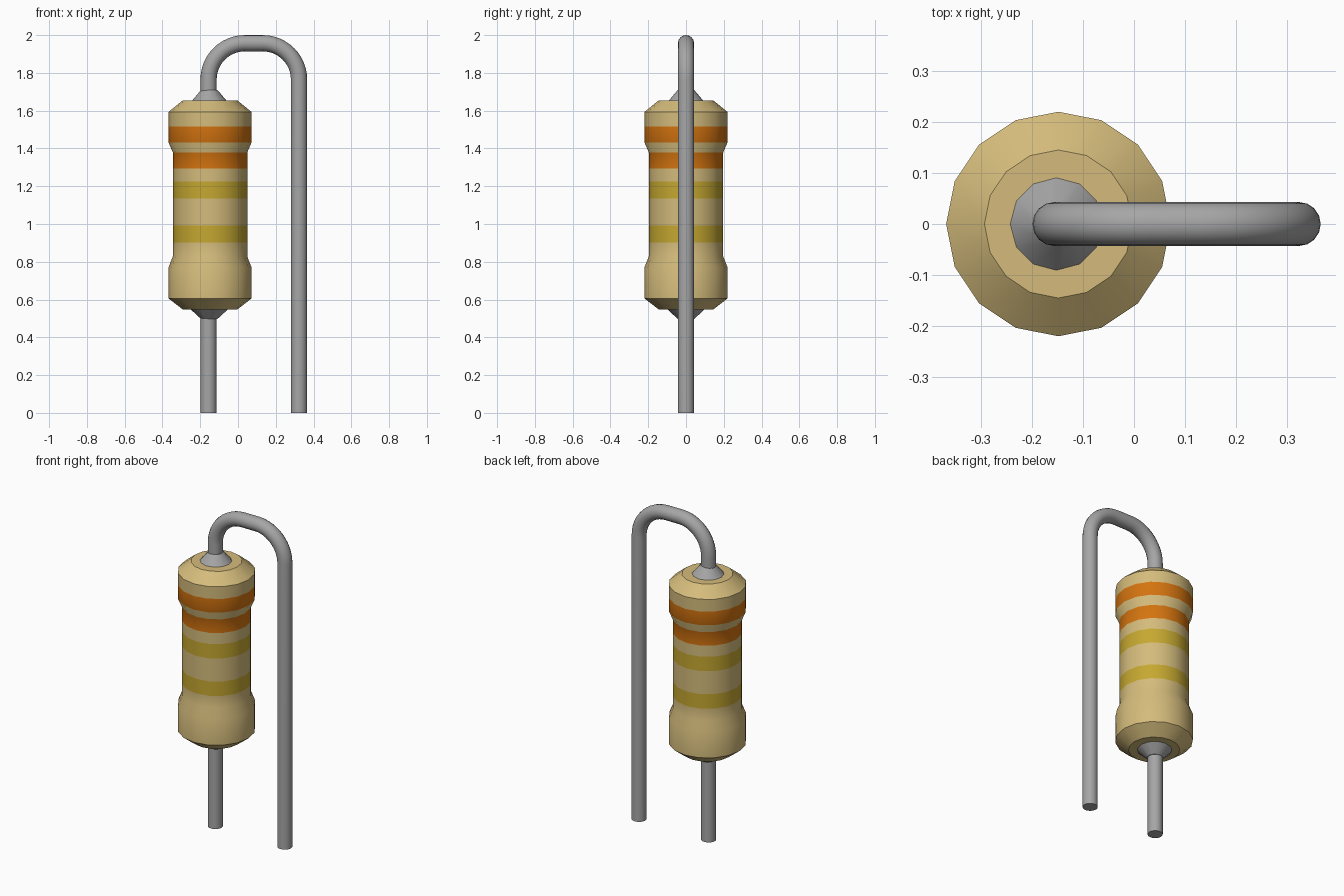
import bpy, bmesh, math
from mathutils import Vector

cube = bpy.data.objects.get("Cube")
if cube:
    bpy.data.objects.remove(cube, do_unlink=True)


def material(name, rgb):
    m = bpy.data.materials.new(name)
    m.use_nodes = True
    m.diffuse_color = (*rgb, 1)
    bsdf = m.node_tree.nodes["Principled BSDF"]
    bsdf.inputs["Base Color"].default_value = (*rgb, 1)
    bsdf.inputs["Roughness"].default_value = 0.6
    return m


TAN = material("tan coating", (0.66, 0.50, 0.20))
ORANGE = material("orange band", (0.66, 0.175, 0.005))
YELLOW = material("ochre band", (0.56, 0.39, 0.03))
METAL = material("grey metal", (0.38, 0.38, 0.38))

BODY_X = -0.148
WIRE_L, WIRE_R = -0.156, 0.323
WIRE_RADIUS = 0.043


def finish(ob):
    bpy.ops.object.select_all(action='DESELECT')
    ob.select_set(True)
    bpy.context.view_layer.objects.active = ob
    bpy.ops.object.shade_smooth_by_angle(angle=math.radians(35))
    return ob


def lathe(name, profile, sides, x, mats, rule=None):
    """Stack rings of (radius, z), capped at both ends; rule picks a material by height."""
    bm = bmesh.new()
    rings = []
    for r, z in profile:
        rings.append([bm.verts.new((x + r * math.cos(a), r * math.sin(a), z))
                      for a in (2 * math.pi * i / sides for i in range(sides))])
    for low, high in zip(rings, rings[1:]):
        for i in range(sides):
            j = (i + 1) % sides
            f = bm.faces.new((low[i], low[j], high[j], high[i]))
            if rule:
                f.material_index = rule(f.calc_center_median().z)
    bm.faces.new(rings[0][::-1])
    bm.faces.new(rings[-1])
    me = bpy.data.meshes.new(name)
    bm.to_mesh(me)
    bm.free()
    for m in mats:
        me.materials.append(m)
    ob = bpy.data.objects.new(name, me)
    bpy.context.collection.objects.link(ob)
    return finish(ob)


def wire(name, points):
    """Round capped wire along a path in the xz plane."""
    cu = bpy.data.curves.new(name + "_path", 'CURVE')
    cu.dimensions = '3D'
    cu.bevel_depth = WIRE_RADIUS
    cu.bevel_resolution = 6
    cu.use_fill_caps = True
    sp = cu.splines.new('POLY')
    sp.points.add(len(points) - 1)
    for p, (x, z) in zip(sp.points, points):
        p.co = (x, 0, z, 1)
    tmp = bpy.data.objects.new(name + "_path", cu)
    bpy.context.collection.objects.link(tmp)
    dg = bpy.context.evaluated_depsgraph_get()
    me = bpy.data.meshes.new_from_object(tmp.evaluated_get(dg))
    bpy.data.objects.remove(tmp, do_unlink=True)
    me.materials.clear()
    me.materials.append(METAL)
    ob = bpy.data.objects.new(name, me)
    bpy.context.collection.objects.link(ob)
    return finish(ob)


# Banded body: waisted cylinder with chamfered ends
WAIST, BULGE, END = 0.197, 0.22, 0.145
bands = [(0.902, 0.992, 2), (1.135, 1.225, 2), (1.294, 1.379, 1), (1.432, 1.517, 1)]


def band_at(z):
    return next((m for lo, hi, m in bands if lo < z < hi), 0)


profile = [(END, 0.548), (BULGE, 0.606), (BULGE, 0.77), (WAIST, 0.828)]
profile += [(WAIST, z) for lo, hi, _ in bands[:3] for z in (lo, hi)]
profile += [(BULGE, 1.432), (BULGE, 1.517), (BULGE, 1.593), (END, 1.654)]
lathe("body", profile, 16, BODY_X, [TAN, ORANGE, YELLOW], band_at)

# Metal collars where the wire leaves the body
lathe("upper_collar", [(0.094, 1.65), (WIRE_RADIUS, 1.71)], 12, -0.152, [METAL])
lathe("lower_collar", [(WIRE_RADIUS, 0.497), (0.103, 0.552)], 12, -0.152, [METAL])

# Straight lower lead
wire("lower_lead", [(WIRE_L, 0), (WIRE_L, 0.56)])

# Upper lead, bent over and down beside the body
BEND, TOP = 0.192, 2.0 - WIRE_RADIUS
path = [(WIRE_L, 1.65)]
for cx, start in ((WIRE_L + BEND, 180), (WIRE_R - BEND, 90)):
    for i in range(13):
        a = math.radians(start - 7.5 * i)
        path.append((cx + BEND * math.cos(a), TOP - BEND + BEND * math.sin(a)))
path.append((WIRE_R, 0))
wire("bent_lead", path)
